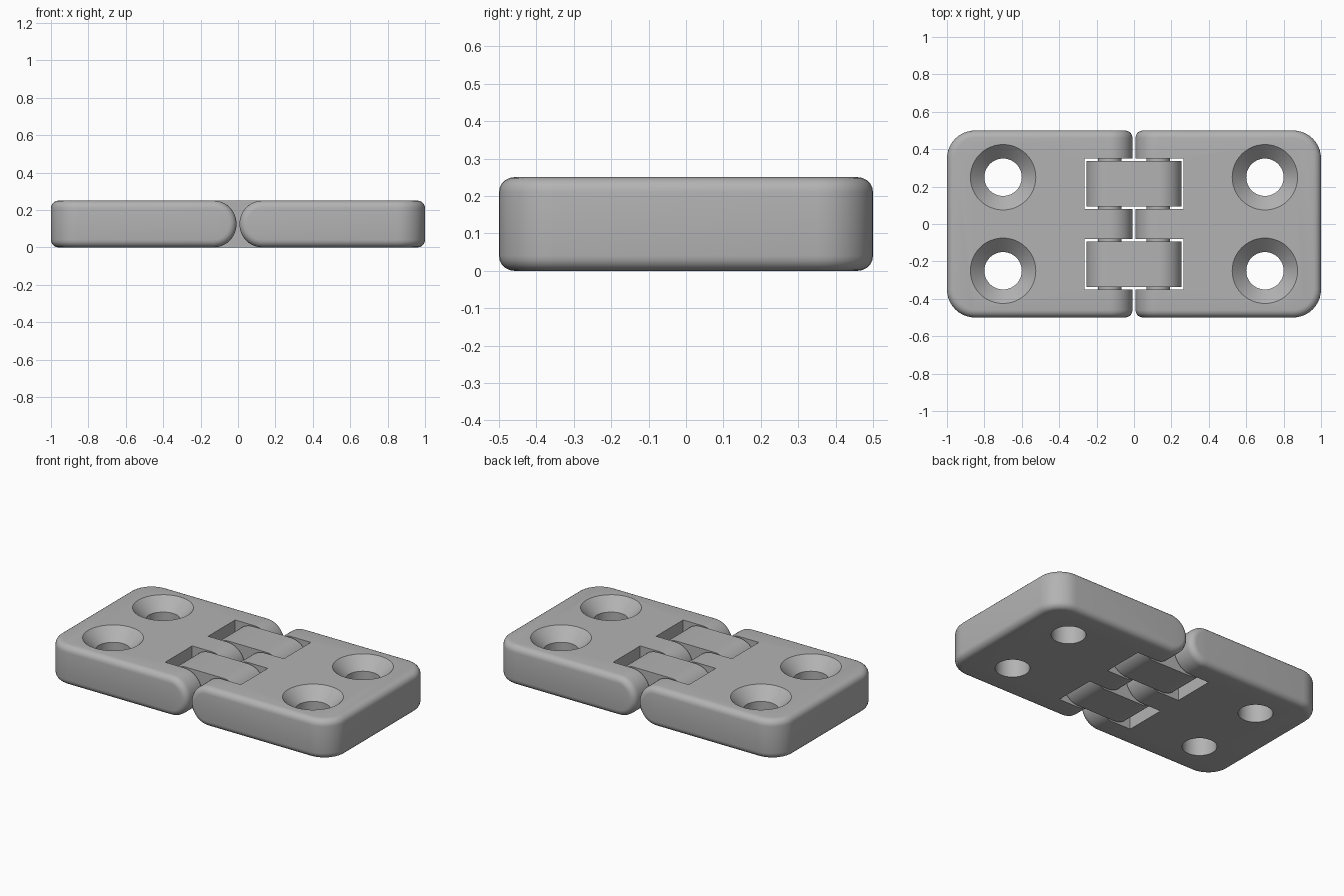
import bpy, bmesh, math
from mathutils import Matrix

cube = bpy.data.objects.get("Cube")
if cube:
    bpy.data.objects.remove(cube, do_unlink=True)

T = 0.25            # thickness
MID = T / 2
PIN_X = 0.13        # pin axis distance from the centre
WINDOW_Y = 0.215    # centre of each link window

grey = bpy.data.materials.new("grey_plastic")
grey.use_nodes = True
COLOUR = (0.45, 0.45, 0.45, 1)
grey.diffuse_color = COLOUR
grey.node_tree.nodes["Principled BSDF"].inputs["Base Color"].default_value = COLOUR


def box(bm, x0, x1, y0, y1, z0, z1):
    m = (Matrix.Translation(((x0 + x1) / 2, (y0 + y1) / 2, (z0 + z1) / 2))
         @ Matrix.Diagonal((x1 - x0, y1 - y0, z1 - z0, 1)))
    bmesh.ops.create_cube(bm, size=1, matrix=m)


def bevel(bm, test, radius, segments):
    edges = [e for e in bm.edges if test(e)]
    bmesh.ops.bevel(bm, geom=edges, offset=radius, segments=segments,
                    profile=0.5, affect='EDGES', clamp_overlap=True)


def make_object(name, bm):
    bmesh.ops.recalc_face_normals(bm, faces=bm.faces)
    mesh = bpy.data.meshes.new(name)
    bm.to_mesh(mesh)
    bm.free()
    mesh.materials.append(grey)
    obj = bpy.data.objects.new(name, mesh)
    bpy.context.collection.objects.link(obj)
    return obj


def smooth(obj):
    bpy.ops.object.select_all(action='DESELECT')
    obj.select_set(True)
    bpy.context.view_layer.objects.active = obj
    bpy.ops.object.shade_smooth_by_angle(angle=math.radians(30))


def along_y(edge):
    a, b = edge.verts
    return abs(a.co.y - b.co.y) > 0.1


def along_z(edge):
    a, b = edge.verts
    return abs(a.co.z - b.co.z) > 0.1


def mid_x(edge):
    return (edge.verts[0].co.x + edge.verts[1].co.x) / 2


# Leaf cutter: two link windows and two countersunk screw holes
def leaf_cutter():
    bm = bmesh.new()
    for s in (-1, 1):
        y = s * WINDOW_Y
        box(bm, -0.3, 0.265, y - 0.135, y + 0.135, -0.1, T + 0.1)
        # lathe the screw hole
        profile = [(0, -0.05), (0.1, -0.05), (0.1, 0.175), (0.175, T), (0.175, T + 0.05), (0, T + 0.05)]
        verts = [bm.verts.new((0.7 + r, s * 0.25, z)) for r, z in profile]
        edges = [bm.edges.new(pair) for pair in zip(verts, verts[1:])]
        made = bmesh.ops.spin(bm, geom=verts + edges, cent=(0.7, s * 0.25, 0),
                              axis=(0, 0, 1), angle=math.tau, steps=48)
        bmesh.ops.remove_doubles(bm, verts=bm.verts, dist=1e-5)
    return make_object("leaf_cutter", bm)


# Leaf: rounded slab with a fully rounded knuckle edge
def make_leaf(name, side, cutter):
    bm = bmesh.new()
    box(bm, 0.008, 1, -0.5, 0.5, 0, T)
    bevel(bm, lambda e: along_y(e) and mid_x(e) < 0.1, MID - 0.002, 12)
    bevel(bm, lambda e: along_z(e) and mid_x(e) > 0.9, 0.15, 10)
    bevel(bm, lambda e: e.calc_face_angle(0) > 1, 0.04, 5)
    leaf = make_object(name, bm)
    cut = leaf.modifiers.new("cut", 'BOOLEAN')
    cut.operation = 'DIFFERENCE'
    cut.solver = 'EXACT'
    cut.object = cutter
    graph = bpy.context.evaluated_depsgraph_get()
    mesh = bpy.data.meshes.new_from_object(leaf.evaluated_get(graph))
    leaf.modifiers.clear()
    leaf.data = mesh
    if side < 0:
        mesh.transform(Matrix.Diagonal((-1, 1, 1, 1)))
        mesh.flip_normals()
    smooth(leaf)


cutter = leaf_cutter()
cutter.hide_render = True
make_leaf("left_leaf", 1, cutter)
make_leaf("right_leaf", -1, cutter)
bpy.data.objects.remove(cutter, do_unlink=True)

for label, s in (("front", -1), ("back", 1)):
    y = s * WINDOW_Y
    # Link: bar with fully rounded ends
    bm = bmesh.new()
    box(bm, -PIN_X - MID, PIN_X + MID, y - 0.122, y + 0.122, 0, T)
    bevel(bm, along_y, MID - 0.002, 12)
    smooth(make_object(label + "_link", bm))
    # Pins joining the link to each leaf
    for side, x in (("left", PIN_X), ("right", -PIN_X)):
        bm = bmesh.new()
        m = Matrix.Translation((x, y, MID)) @ Matrix.Rotation(math.pi / 2, 4, 'X')
        bmesh.ops.create_cone(bm, cap_ends=True, segments=32, radius1=0.0625,
                              radius2=0.0625, depth=0.29, matrix=m)
        smooth(make_object(label + "_" + side + "_pin", bm))
